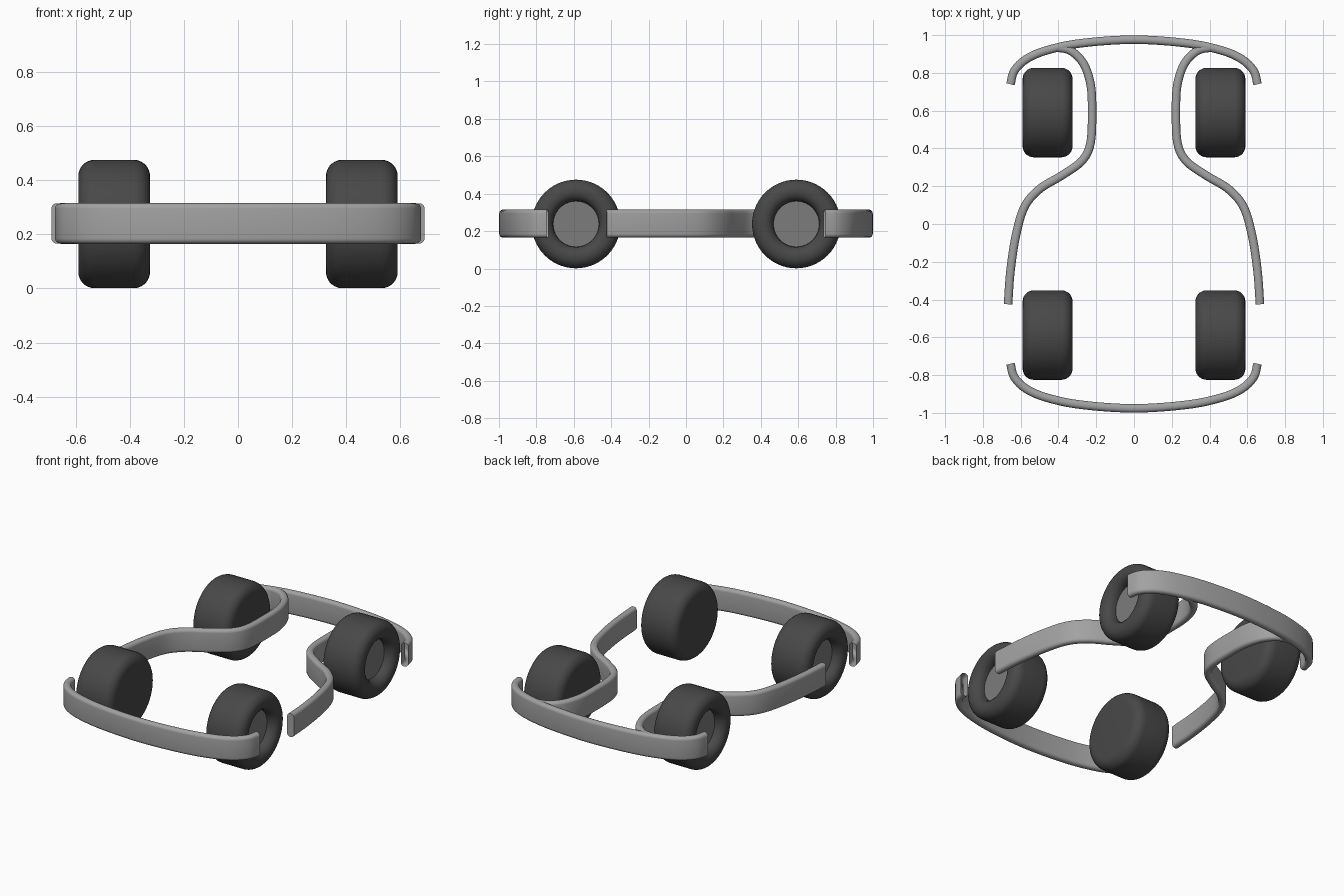
import bpy, bmesh, math
from mathutils import Vector

if "Cube" in bpy.data.objects:
    bpy.data.objects.remove(bpy.data.objects["Cube"])


def material(name, v):
    m = bpy.data.materials.new(name)
    m.diffuse_color = (v, v, v, 1)
    m.use_nodes = True
    m.node_tree.nodes["Principled BSDF"].inputs["Base Color"].default_value = m.diffuse_color
    return m


BAR = material("bar_grey", 0.36)
TYRE = material("tyre_dark", 0.065)
HUB = material("hub_grey", 0.2)


def finish(bm, name, mats):
    bmesh.ops.recalc_face_normals(bm, faces=bm.faces[:])
    me = bpy.data.meshes.new(name)
    bm.to_mesh(me)
    bm.free()
    for m in mats:
        me.materials.append(m)
    ob = bpy.data.objects.new(name, me)
    bpy.context.collection.objects.link(ob)
    bpy.ops.object.select_all(action='DESELECT')
    ob.select_set(True)
    bpy.context.view_layer.objects.active = ob
    bpy.ops.object.shade_smooth_by_angle(angle=math.radians(40))
    return ob


def spline(pts, steps=6):
    # Catmull-Rom curve through the points
    p = [Vector(q) for q in pts]
    p = [2 * p[0] - p[1]] + p + [2 * p[-1] - p[-2]]
    out = []
    for a, b, c, d in zip(p, p[1:], p[2:], p[3:]):
        for i in range(steps):
            t = i / steps
            out.append(0.5 * (2 * b + (c - a) * t + (2 * a - 5 * b + 4 * c - d) * t * t
                              + (3 * b - a - 3 * c + d) * t ** 3))
    return out + [p[-2]]


def rounded_rect(w, h, r, n=5):
    out = []
    for k, (sx, sy) in enumerate([(1, 1), (-1, 1), (-1, -1), (1, -1)]):
        for i in range(n + 1):
            a = math.pi / 2 * (k + i / n)
            out.append((sx * (w / 2 - r) + r * math.cos(a), sy * (h / 2 - r) + r * math.sin(a)))
    return out


def bar(name, pts, height, caps):
    # flat rounded bar swept along a plan-view path
    path = spline(pts)
    section = rounded_rect(0.045, height, 0.02)
    bm = bmesh.new()
    rings = []
    for i, p in enumerate(path):
        t = (path[min(i + 1, len(path) - 1)] - path[max(i - 1, 0)]).normalized()
        rings.append([bm.verts.new((p.x - t.y * u, p.y + t.x * u, 0.24 + v)) for u, v in section])
    n = len(section)
    for a, b in zip(rings, rings[1:]):
        for j in range(n):
            bm.faces.new((a[j], a[(j + 1) % n], b[(j + 1) % n], b[j]))
    if caps:
        bm.faces.new(rings[0])
        bm.faces.new(rings[-1])
    return finish(bm, name, [BAR])


# front and rear bumpers, open at the ends
half = [(0.654, 0.74), (0.634, 0.81), (0.57, 0.873), (0.46, 0.92), (0.28, 0.957)]
bumper = half + [(0, 0.976)] + [(-x, y) for x, y in reversed(half)]
bar("rear_bumper", bumper, 0.15, False)
bar("front_bumper", [(x, -y) for x, y in bumper], 0.15, False)

# side rails running into the rear bumper
rail = [(0.667, -0.425), (0.654, -0.25), (0.625, -0.06), (0.58, 0.09), (0.5, 0.185),
        (0.38, 0.258), (0.275, 0.335), (0.23, 0.43), (0.222, 0.6), (0.23, 0.74),
        (0.268, 0.85), (0.335, 0.917), (0.41, 0.935)]
for s, side in ((1, "right"), (-1, "left")):
    bar(side + "_rail", [(s * x, y) for x, y in rail], 0.149, True)


def wheel(name, s, y):
    # tyre profile (x, radius) from the recessed hub round to the closed inner side
    prof = [(0.53, 0.0), (0.53, 0.122), (0.55, 0.123), (0.571, 0.133), (0.585, 0.15), (0.59, 0.17)]
    prof += [(0.53 + 0.06 * math.cos(a), 0.177 + 0.06 * math.sin(a))
             for a in [math.pi / 2 * i / 7 for i in range(1, 8)]]
    prof += [(0.385 - 0.06 * math.sin(a), 0.177 + 0.06 * math.cos(a))
             for a in [math.pi / 2 * i / 7 for i in range(8)]]
    prof.append((0.325, 0.0))
    bm = bmesh.new()
    vs = [bm.verts.new((s * x, y, 0.238 + r)) for x, r in prof]
    es = [bm.edges.new(e) for e in zip(vs, vs[1:])]
    bmesh.ops.spin(bm, geom=vs + es, cent=(0, y, 0.238), axis=(1, 0, 0),
                   angle=2 * math.pi, steps=56, use_merge=True)
    bmesh.ops.remove_doubles(bm, verts=bm.verts[:], dist=1e-4)
    # hub disc faces
    for f in bm.faces:
        if all(abs(abs(v.co.x) - 0.53) < 1e-4 and
               math.hypot(v.co.y - y, v.co.z - 0.238) < 0.13 for v in f.verts):
            f.material_index = 1
    finish(bm, name, [TYRE, HUB])


# four wheels
for s, side in ((1, "right"), (-1, "left")):
    for y, end in ((-0.588, "front"), (0.59, "rear")):
        wheel(f"{end}_{side}_wheel", s, y)
